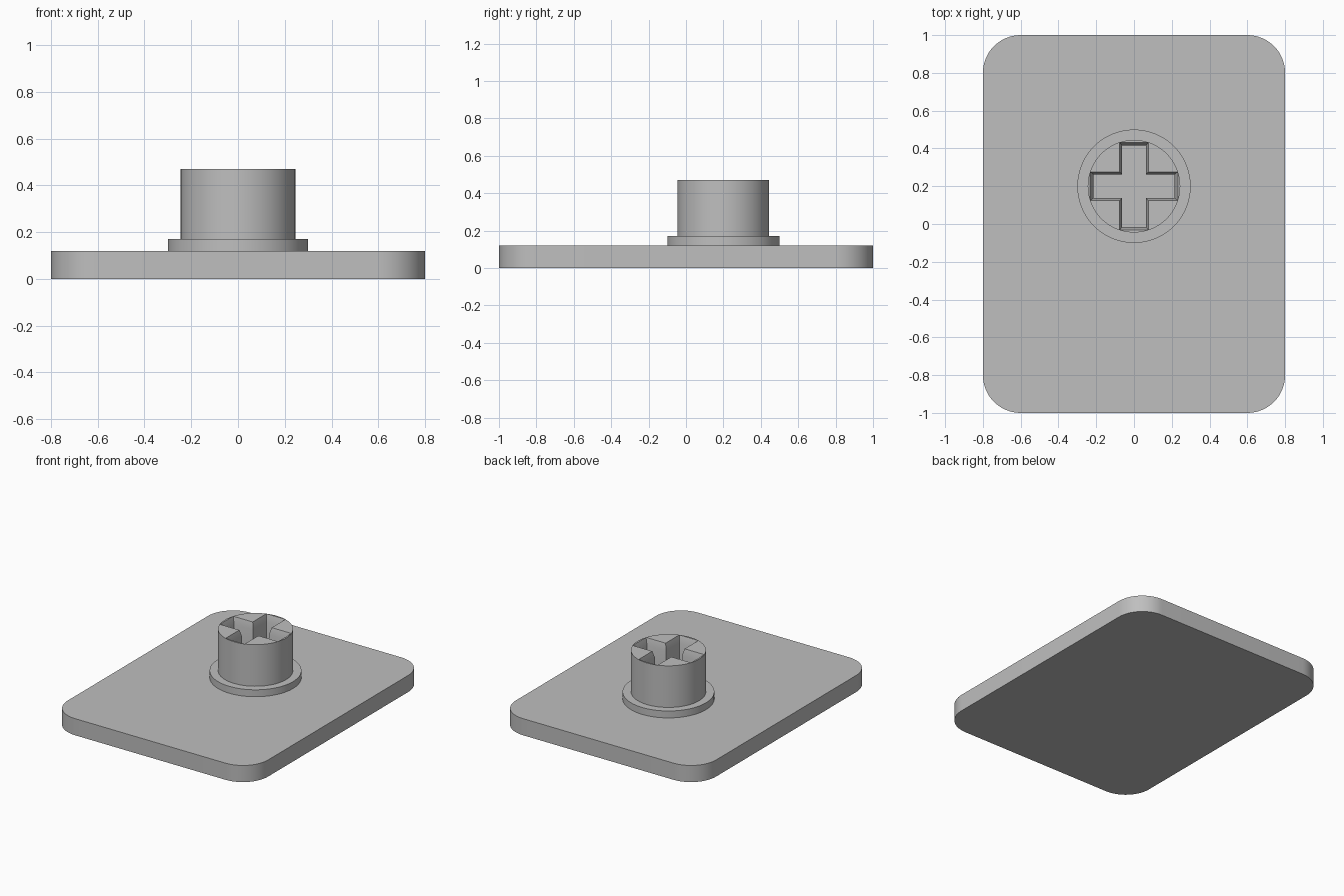
import bpy
import bmesh
from math import cos, sin, pi, radians

cube = bpy.data.objects.get("Cube")
if cube:
    bpy.data.objects.remove(cube, do_unlink=True)

grey = bpy.data.materials.new("matte grey")
grey.use_nodes = True
colour = (0.52, 0.52, 0.52, 1)
grey.diffuse_color = colour
grey.node_tree.nodes["Principled BSDF"].inputs["Base Color"].default_value = colour

POST_Y = 0.2


def circle(radius, count=96):
    return [(radius * cos(2 * pi * i / count), POST_Y + radius * sin(2 * pi * i / count))
            for i in range(count)]


def rounded_rect(hx, hy, radius, steps=16):
    points = []
    for quarter, (sx, sy) in enumerate([(1, 1), (-1, 1), (-1, -1), (1, -1)]):
        for i in range(steps + 1):
            a = pi / 2 * (quarter + i / steps)
            points.append((sx * (hx - radius) + radius * cos(a),
                           sy * (hy - radius) + radius * sin(a)))
    return points


def cross(reach, half):
    points = []
    for quarter in range(4):
        c, s = cos(quarter * pi / 2), sin(quarter * pi / 2)
        for x, y in [(reach, -half), (reach, half), (half, half)]:
            points.append((x * c - y * s, POST_Y + x * s + y * c))
    return points


def loft(name, layers):
    """Closed solid through matching outlines given as (outline, height)."""
    bm = bmesh.new()
    rings = [[bm.verts.new((x, y, z)) for x, y in outline] for outline, z in layers]
    bm.faces.new(rings[0][::-1])
    bm.faces.new(rings[-1])
    n = len(rings[0])
    for low, high in zip(rings, rings[1:]):
        for i in range(n):
            j = (i + 1) % n
            bm.faces.new((low[i], low[j], high[j], high[i]))
    mesh = bpy.data.meshes.new(name)
    bm.to_mesh(mesh)
    bm.free()
    mesh.materials.append(grey)
    obj = bpy.data.objects.new(name, mesh)
    bpy.context.collection.objects.link(obj)
    return obj


def activate(obj):
    bpy.ops.object.select_all(action='DESELECT')
    obj.select_set(True)
    bpy.context.view_layer.objects.active = obj


# Base plate, collar and upright post
plate_outline = rounded_rect(0.8, 1.0, 0.2)
plate = loft("base_plate", [(plate_outline, 0), (plate_outline, 0.12)])
collar = loft("post_collar", [(circle(0.3), 0.12), (circle(0.3), 0.17)])
post = loft("socket_post", [(circle(0.245), 0.17), (circle(0.245), 0.47)])

# Cross-shaped socket with a tapered lead-in
narrow, wide = cross(0.215, 0.063), cross(0.232, 0.076)
cutter = loft("socket_cutter", [(narrow, 0.15), (narrow, 0.42), (wide, 0.47), (wide, 0.52)])
cutter.hide_render = True
cut = post.modifiers.new("socket", 'BOOLEAN')
cut.operation = 'DIFFERENCE'
cut.solver = 'EXACT'
cut.object = cutter
activate(post)
bpy.ops.object.modifier_apply(modifier=cut.name)
bpy.data.objects.remove(cutter, do_unlink=True)

# Smooth rounded walls with crisp edges
for obj in (plate, collar, post):
    activate(obj)
    bpy.ops.object.shade_smooth_by_angle(angle=radians(25))
